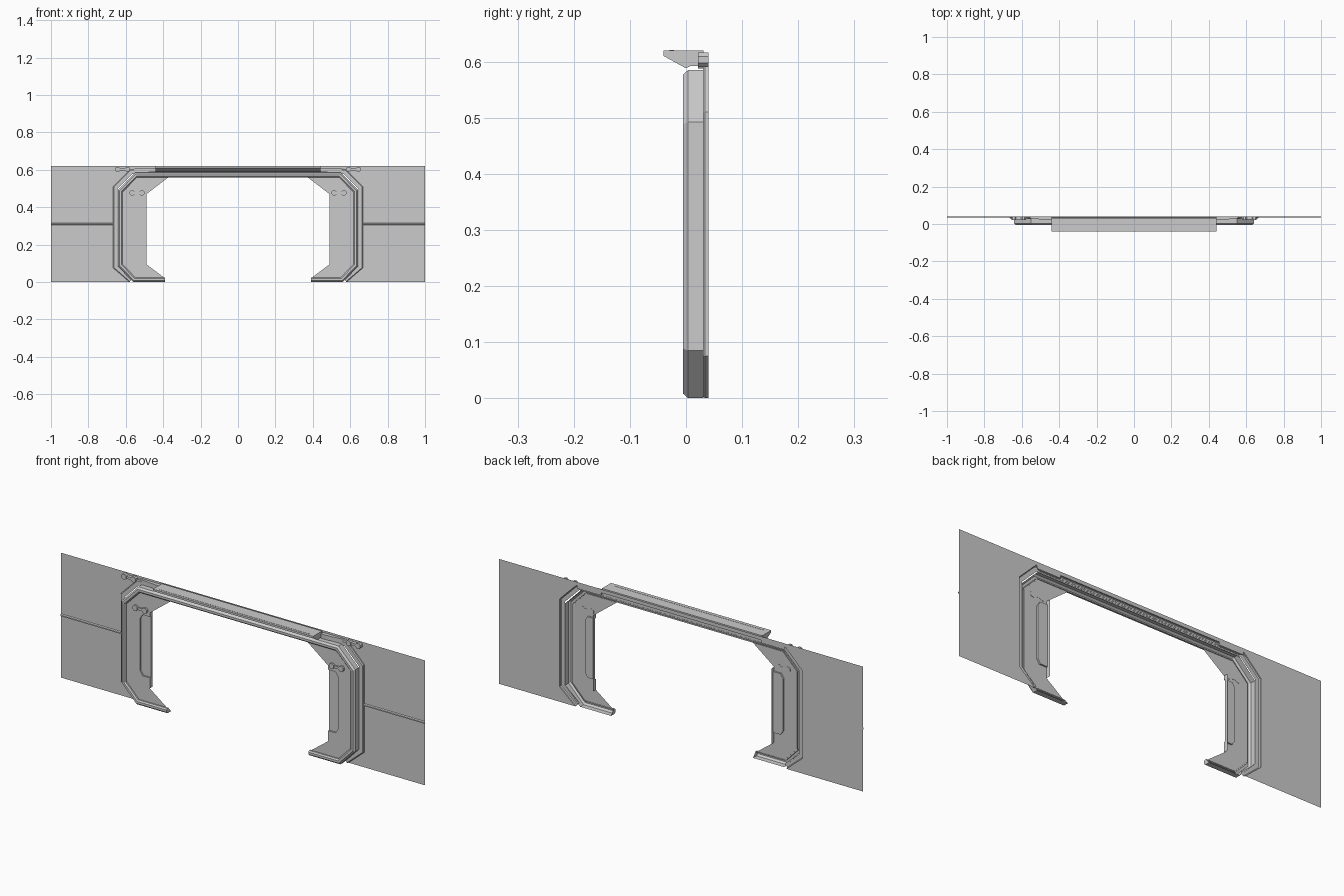
import bpy, bmesh
from mathutils import Vector

if "Cube" in bpy.data.objects:
    bpy.data.objects.remove(bpy.data.objects["Cube"])


def build(name, faces, mirror=True):
    """Make an object from faces (lists of 3D points), optionally mirrored in x."""
    bm = bmesh.new()
    for f in faces:
        bm.faces.new([bm.verts.new(p) for p in f])
        if mirror:
            bm.faces.new([bm.verts.new((-p[0], p[1], p[2])) for p in reversed(f)])
    bmesh.ops.remove_doubles(bm, verts=bm.verts, dist=0.0002)
    bmesh.ops.recalc_face_normals(bm, faces=bm.faces)
    me = bpy.data.meshes.new(name)
    bm.to_mesh(me)
    bm.free()
    ob = bpy.data.objects.new(name, me)
    bpy.context.collection.objects.link(ob)
    return ob


def flat(pts, y):
    return [(x, y, z) for x, z in pts]


def strip(pts, y0, y1):
    """Wall running in depth along an x-z polyline."""
    return [[(a[0], y0, a[1]), (b[0], y0, b[1]), (b[0], y1, b[1]), (a[0], y1, a[1])]
            for a, b in zip(pts, pts[1:])]


def prism(pts, y0, y1):
    return [flat(pts, y0), flat(pts, y1)] + strip(pts + pts[:1], y0, y1)


def box(x0, x1, y0, y1, z0, z1):
    return prism([(x0, z0), (x1, z0), (x1, z1), (x0, z1)], y0, y1)


def offset(path, d):
    """Mitred offset of an open x-z path towards its right side."""
    P = [Vector(p) for p in path]
    N = []
    for a, b in zip(P, P[1:]):
        t = (b - a).normalized()
        N.append(Vector((t.y, -t.x)))
    out = []
    for i, p in enumerate(P):
        n0, n1 = N[max(i - 1, 0)], N[min(i, len(N) - 1)]
        out.append(p + (n0 + n1) * d / (1 + n0.dot(n1)))
    return out


def sweep(half, section, caps=False):
    """Loft a (inset, y) section along a half path and its mirror image."""
    path = half + [(-x, z) for x, z in reversed(half)]
    rows = [[(p.x, y, p.y) for p in offset(path, d)] for d, y in section]
    faces = [[r[i], r[i + 1], s[i + 1], s[i]]
             for r, s in zip(rows, rows[1:]) for i in range(len(path) - 1)]
    if caps:
        faces += [[r[0] for r in rows], [r[-1] for r in rows]]
    return faces


# Wall sheets around the doorway
rim = [(-0.58, 0), (-0.667, 0.075), (-0.667, 0.51), (-0.575, 0.602)]
build("wall_side", [flat([(-1, 0)] + rim + [(-0.575, 0.62), (-1, 0.62)], 0.04)])
build("wall_top_strip", [flat([(-0.575, 0.602), (0.575, 0.602), (0.575, 0.62), (-0.575, 0.62)], 0.04)], False)

# Horizontal trim ridge on each wall
ridge = [(0.04, 0.305), (0.034, 0.308), (0.034, 0.314), (0.04, 0.317)]
build("wall_trim", [[(-1, a[0], a[1]), (-0.667, a[0], a[1]), (-0.667, b[0], b[1]), (-1, b[0], b[1])]
                    for a, b in zip(ridge, ridge[1:])])

# Outer rim: shallow step standing off the wall
build("outer_rim", sweep(rim, [(0, 0.04), (0.0, 0.034), (0.004, 0.03), (0.024, 0.03)]))

# Main frame: hollow bevelled band, with feet turned in at the floor
frame = [(-0.39, 0), (-0.56, 0), (-0.642, 0.085), (-0.642, 0.492), (-0.55, 0.585)]
build("door_frame", sweep(frame, [(0, 0.031), (0, 0.004), (0.008, -0.005), (0.019, -0.005),
                                  (0.025, 0.001), (0.025, 0.01)], True))

# Side plates inside the frame, notched for a recessed panel
notch = [(-0.49, 0.45), (-0.53, 0.45), (-0.545, 0.427), (-0.545, 0.17), (-0.53, 0.147), (-0.49, 0.147)]
plate = ([(-0.39, 0.02), (-0.553, 0.02), (-0.62, 0.09), (-0.62, 0.485), (-0.542, 0.563),
          (-0.375, 0.563), (-0.375, 0.558), (-0.49, 0.47)] + notch + [(-0.49, 0.095)])
jamb = [(-0.49, 0.47), (-0.49, 0.095)]
build("side_plate", [flat(plate, 0.008)] + strip(jamb, 0.016, 0.03)
      + strip([(-0.49, 0.47), (-0.49, 0.45)], 0.008, 0.016)
      + strip([(-0.49, 0.147), (-0.49, 0.095)], 0.008, 0.016))
build("recessed_panel", [flat(notch, 0.016)] + strip(notch, 0.008, 0.016))

# Canopy over the opening
prof = [(-0.04, 0.62), (-0.04, 0.61), (0.0, 0.588), (0.008, 0.592), (0.031, 0.592), (0.031, 0.62)]
L, R = ([(s * 0.44, y, z) for y, z in prof] for s in (-1, 1))
n = len(prof)
build("canopy", [L, R] + [[L[i], R[i], R[(i + 1) % n], L[(i + 1) % n]] for i in range(n)], False)
build("canopy_top_strip", box(-0.41, 0.41, -0.029, -0.021, 0.615, 0.621), False)

# Tapered arms joining the canopy to the wall
arm = [(-0.57, 0.04), (-0.55, 0.03), (-0.47, 0.021), (-0.44, 0.021), (-0.44, 0.04)]
lo, hi = ([(x, y, z) for x, y in arm] for z in (0.588, 0.61))
build("canopy_arm", [lo, hi] + [[lo[i], lo[(i + 1) % 5], hi[(i + 1) % 5], hi[i]] for i in range(5)])


# Dumbbell-shaped brackets: two chamfered knobs and a bar
def bracket(name, cx, cz, y0, y1):
    faces = box(cx - 0.025, cx + 0.025, y0 + 0.002, y1, cz - 0.006, cz + 0.006)
    for s in (-1, 1):
        kx, r, c = cx + s * 0.026, 0.013, 0.006
        knob = [(kx - r, cz - c), (kx - c, cz - r), (kx + c, cz - r), (kx + r, cz - c),
                (kx + r, cz + c), (kx + c, cz + r), (kx - c, cz + r), (kx - r, cz + c)]
        faces += prism(knob, y0, y1)
    build(name, faces)


bracket("upper_bracket", -0.617, 0.603, 0.021, 0.04)
bracket("lower_bracket", -0.54, 0.477, -0.002, 0.009)
